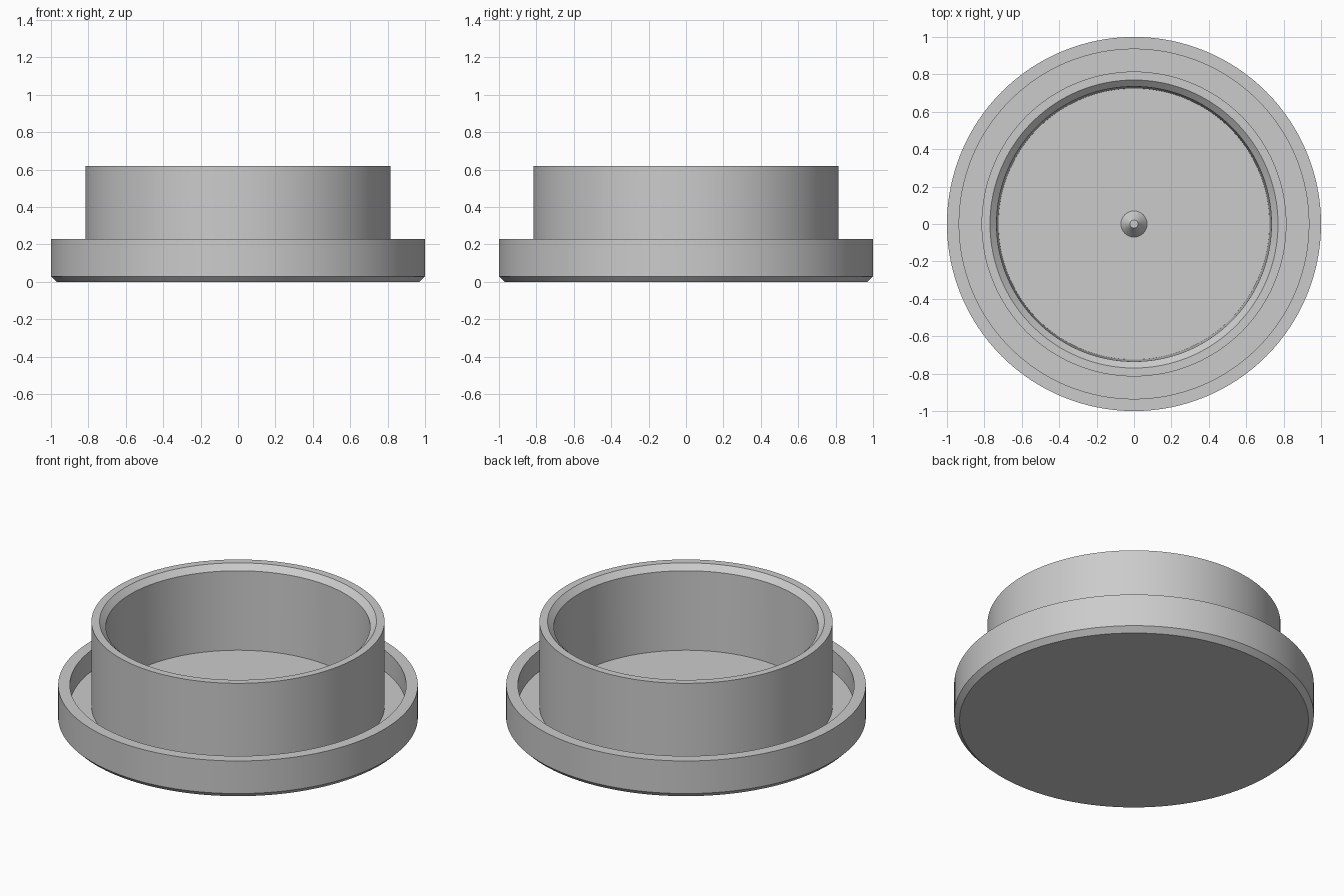
import bpy, bmesh, math

old = bpy.data.objects.get("Cube")
if old:
    bpy.data.objects.remove(old, do_unlink=True)

# Single grey material
grey = bpy.data.materials.new("plain_grey")
grey.use_nodes = True
colour = (0.6, 0.6, 0.6, 1)
grey.diffuse_color = colour
grey.node_tree.nodes["Principled BSDF"].inputs["Base Color"].default_value = colour


def lathe(name, profile, steps):
    """Revolve a (radius, height) profile that starts and ends on the z axis."""
    bm = bmesh.new()
    verts = [bm.verts.new((r, 0, z)) for r, z in profile]
    edges = [bm.edges.new(pair) for pair in zip(verts, verts[1:])]
    bmesh.ops.spin(bm, geom=verts + edges, cent=(0, 0, 0), axis=(0, 0, 1),
                   angle=2 * math.pi, steps=steps)
    bmesh.ops.remove_doubles(bm, verts=bm.verts, dist=0.0001)
    bmesh.ops.recalc_face_normals(bm, faces=bm.faces)
    mesh = bpy.data.meshes.new(name)
    bm.to_mesh(mesh)
    bm.free()
    mesh.materials.append(grey)
    obj = bpy.data.objects.new(name, mesh)
    bpy.context.collection.objects.link(obj)
    bpy.ops.object.select_all(action='DESELECT')
    obj.select_set(True)
    bpy.context.view_layer.objects.active = obj
    bpy.ops.object.shade_smooth_by_angle(angle=math.radians(25))
    return obj


floor = 0.105

# Cap: chamfered base, outer rim, groove, tall inner ring and its floor
lathe("cap_body", [
    (0, 0), (0.97, 0), (1, 0.03), (1, 0.23), (0.935, 0.23),
    (0.935, 0.1), (0.815, 0.1), (0.815, 0.62), (0.77, 0.62),
    (0.735, 0.588), (0.725, floor), (0, floor)], 128)

# Small stepped pip in the middle of the floor
lathe("centre_pip", [
    (0, floor - 0.01), (0.07, floor - 0.01), (0.07, floor),
    (0.045, floor + 0.03), (0.022, floor + 0.065), (0, floor + 0.065)], 48)
